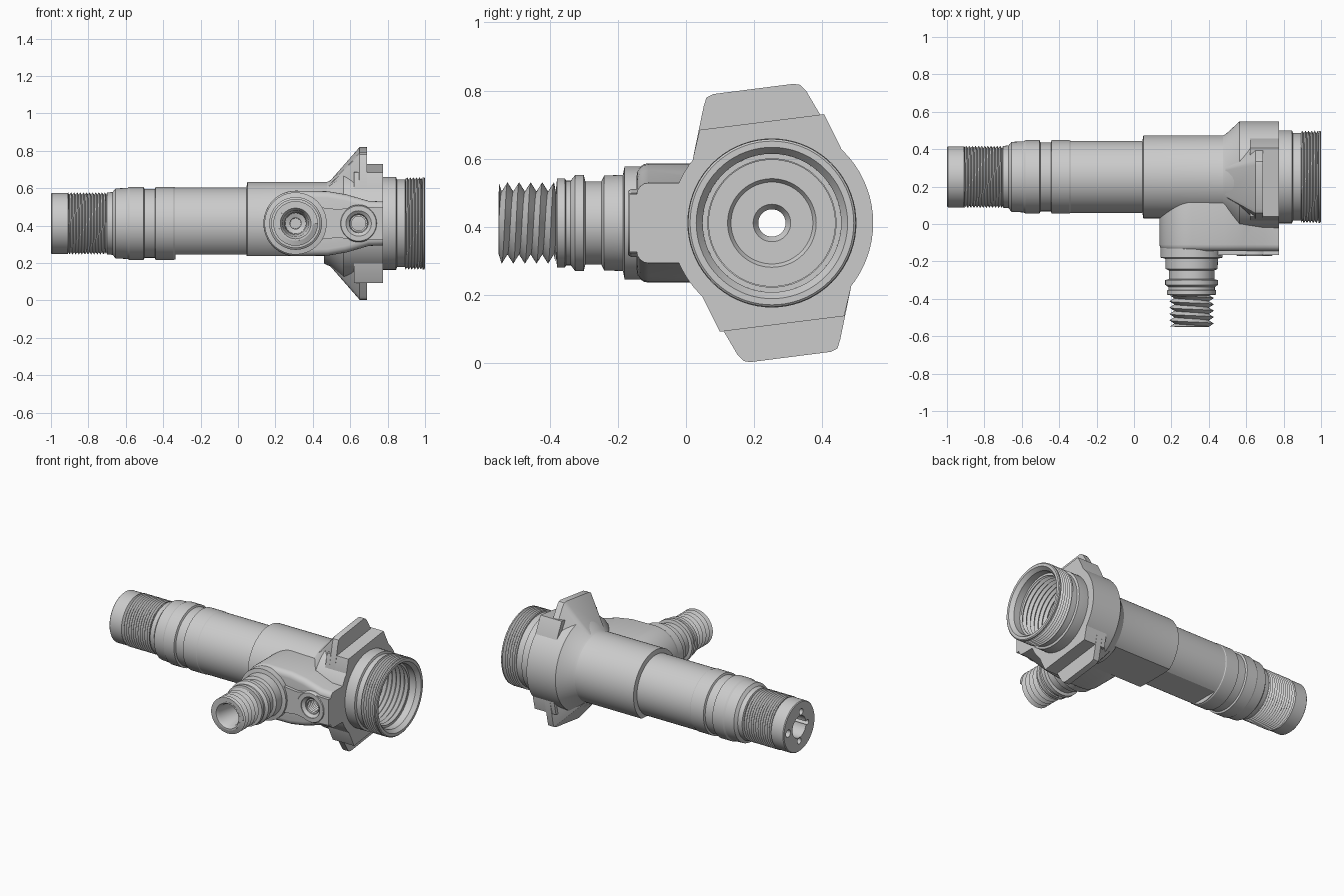
import bpy, bmesh, math

if "Cube" in bpy.data.objects:
    bpy.data.objects.remove(bpy.data.objects["Cube"])

CY, CZ = 0.252, 0.412          # main axis runs along x
AX = 0.308                     # side arm axis runs along -y
MAIN, ARM, PORT = ('X', CY, CZ), ('Y', AX, CZ), ('Y', 0.645, CZ)


def finish(name, bm):
    bmesh.ops.remove_doubles(bm, verts=bm.verts, dist=1e-5)
    me = bpy.data.meshes.new(name)
    bm.to_mesh(me)
    bm.free()
    ob = bpy.data.objects.new(name, me)
    bpy.context.collection.objects.link(ob)
    return ob


def place(frame, t, a, b):
    return (t, a, b) if frame == 'X' else (a, t, b)


def loft(name, rings):
    bm = bmesh.new()
    vs = [[bm.verts.new(p) for p in r] for r in rings]
    n = len(rings[0])
    for a, b in zip(vs, vs[1:]):
        for i in range(n):
            bm.faces.new((a[i], a[(i + 1) % n], b[(i + 1) % n], b[i]))
    bm.faces.new(vs[0])
    bm.faces.new(vs[-1])
    bmesh.ops.recalc_face_normals(bm, faces=bm.faces)
    return finish(name, bm)


def lathe(name, axis, prof, n=72):
    ax, a, b = axis
    ang = [2 * math.pi * i / n for i in range(n)]
    return loft(name, [[place(ax, t, a + r * math.cos(w), b + r * math.sin(w)) for w in ang]
                       for t, r in prof])


def prism(name, ax, pts, t0, t1):
    return loft(name, [[place(ax, t, *p) for p in pts] for t in (t0, t1)])


def thread(name, axis, t0, t1, pitch, r0, r1, n=60, inward=False):
    ax, a, b = axis
    bm = bmesh.new()
    ks = range(-2, int(2 * (t1 - t0) / pitch) + 3)
    cols = []
    for j in range(n + 1):
        w = 2 * math.pi * j / n
        col = []
        for k in ks:
            t = min(t1, max(t0, t0 + pitch * (k / 2 + j / n)))
            r = r1 if k % 2 else r0
            col.append(bm.verts.new(place(ax, t, a + r * math.cos(w), b + r * math.sin(w))))
        cols.append(col)
    flip = (ax == 'X') == inward
    for c, d in zip(cols, cols[1:]):
        for i in range(len(ks) - 1):
            q = (c[i], d[i], d[i + 1], c[i + 1])
            bm.faces.new(q[::-1] if flip else q)
    return finish(name, bm)


def modify(ob, kind, **kw):
    m = ob.modifiers.new(kind, kind)
    for k, v in kw.items():
        setattr(m, k, v)
    bpy.context.view_layer.objects.active = ob
    bpy.ops.object.modifier_apply(modifier=m.name)


def cut(ob, *cutters):
    for c in cutters:
        modify(ob, 'BOOLEAN', object=c, operation='DIFFERENCE', solver='EXACT')


def mirrored(pts):              # half turn about the main axis
    return pts + [(2 * CY - y, 2 * CZ - z) for y, z in pts]


# Barrel with its end collars
barrel = lathe('barrel', MAIN, [
    (-1, .158), (-.995, .163), (-.91, .163), (-.905, .154), (-.705, .154), (-.70, .165),
    (-.67, .168), (-.655, .187), (-.59, .19), (-.58, .196), (-.505, .196), (-.5, .184),
    (-.445, .184), (-.44, .196), (-.345, .196), (-.34, .193), (.045, .193), (.05, .222),
    (.6, .222), (.775, .248), (.845, .248), (.85, .234), (.89, .234), (.985, .234),
    (.987, .246), (.995, .246), (1, .24)])
# Round flange body with a conical back
flange = lathe('flange', MAIN, [(.46, .215), (.49, .228), (.565, .297), (.775, .297)])
# Two opposed ears, tapering back into the barrel, and their thicker front steps
ear_pts = mirrored([(.02, .6), (.052, .755), (.06, .78), (.08, .79), (.315, .82),
                    (.335, .817), (.352, .80), (.47, .6)])
rings = [[(x, CY + (y - CY) * s, CZ + (z - CZ) * s) for y, z in ear_pts]
         for x, s in ((.47, .5), (.50, .58), (.65, 1), (.69, 1))]
ears = loft('flange_ears', rings)
step = prism('flange_step', 'X', mirrored([(.02, .6), (.04, .685), (.405, .731), (.47, .6)]),
             .62, .775)

# Side boss that carries the arm and the port
arc = [(AX + .172 * math.cos(w), CZ + .175 * math.sin(w))
       for w in [math.pi * (.5 + i / 24) for i in range(25)]]
boss = prism('side_boss', 'Y', arc + [(.48, CZ - .172), (.58, CZ - .155), (.70, CZ - .12),
             (.86, CZ - .115), (.86, CZ + .115), (.70, CZ + .12), (.58, CZ + .155),
             (.48, CZ + .172)], -.145, .2)
modify(boss, 'BEVEL', width=.035, segments=4, limit_method='ANGLE', angle_limit=math.radians(40))
# Port pad
web = prism('pad_web', 'Y', [(.33, CZ - .11), (.45, CZ - .085), (.54, CZ - .075), (.62, CZ - .09),
            (.775, CZ - .085), (.775, CZ + .085), (.62, CZ + .09), (.54, CZ + .075),
            (.45, CZ + .085), (.33, CZ + .11)], -.165, -.02)
pad = lathe('port_pad', PORT, [(-.02, .1), (-.16, .1), (-.17, .094)])

# Cutters
bore = lathe('bore_cutter', MAIN, [(1.05, .222), (1, .222), (.975, .203), (.58, .203), (.575, .185),
             (.55, .185), (.55, .13), (.535, .12), (.535, .055), (.51, .04), (-.9, .04),
             (-.91, .07), (-1.05, .07)])
port = lathe('port_cutter', PORT, [(-.3, .068), (-.165, .068), (-.15, .05), (-.01, .046),
                                   (.0, .02), (.02, .018)], 40)


def box(name, x0, x1, y0, y1, z0, z1):
    return prism(name, 'X', [(y0, z0), (y1, z0), (y1, z1), (y0, z1)], x0, x1)


flats = [box('flat_cutter_a', -.335, .045, -.2, .7, 0, .245),
         box('flat_cutter_b', .04, .475, -.2, .7, 0, .237)]
front = box('front_cutter', .775, 1.2, -.6, .8, -.1, 1)
drills = []
for dy, dz, r, thru in ((.115, 0, .024, True), (-.082, 0, .016, False),
                        (-.02, .092, .02, False), (0, -.092, .02, False)):
    ax = ('X', CY + dy, CZ + dz)
    spans = [(-1.1, .8)] if thru else [(-1.1, -.9), (.45, .8)]
    drills += [lathe('drill_cutter', ax, [(a, r), (b, r)], 24) for a, b in spans]

cut(barrel, bore, *flats, *drills)
cut(boss, front, bore, port)
for ob in (flange, ears, step):
    cut(ob, bore)
for ob in (web, pad):
    cut(ob, port)
for c in [bore, port, front] + flats + drills:
    bpy.data.objects.remove(c)

# Side arm with grooves and a stepped bore
arm = lathe('side_arm', ARM, [
    (.05, .14), (-.12, .145), (-.12, .166), (-.18, .166), (-.185, .141), (-.24, .139), (-.248, .122),
    (-.295, .122), (-.30, .141), (-.325, .141), (-.338, .124), (-.352, .124), (-.355, .131),
    (-.378, .131), (-.382, .092), (-.54, .092), (-.55, .092), (-.55, .082), (-.53, .07),
    (-.40, .058), (-.30, .055), (-.29, .03), (-.20, .028)], 64)

# Threads
thread('rear_thread', MAIN, -.905, -.705, .0165, .154, .166)
thread('front_thread', MAIN, .892, .985, .0165, .234, .247)
thread('bore_thread', MAIN, .62, .93, .03, .203, .188, inward=True)
thread('arm_thread', ARM, -.549, -.382, .034, .092, .119)
thread('port_thread', PORT, -.145, -.02, .016, .047, .038, 36, inward=True)

# Smooth shading with crisp edges
bpy.ops.object.select_all(action='DESELECT')
for ob in bpy.context.scene.objects:
    ob.select_set(True)
bpy.context.view_layer.objects.active = barrel
bpy.ops.object.shade_smooth_by_angle(angle=math.radians(28))
